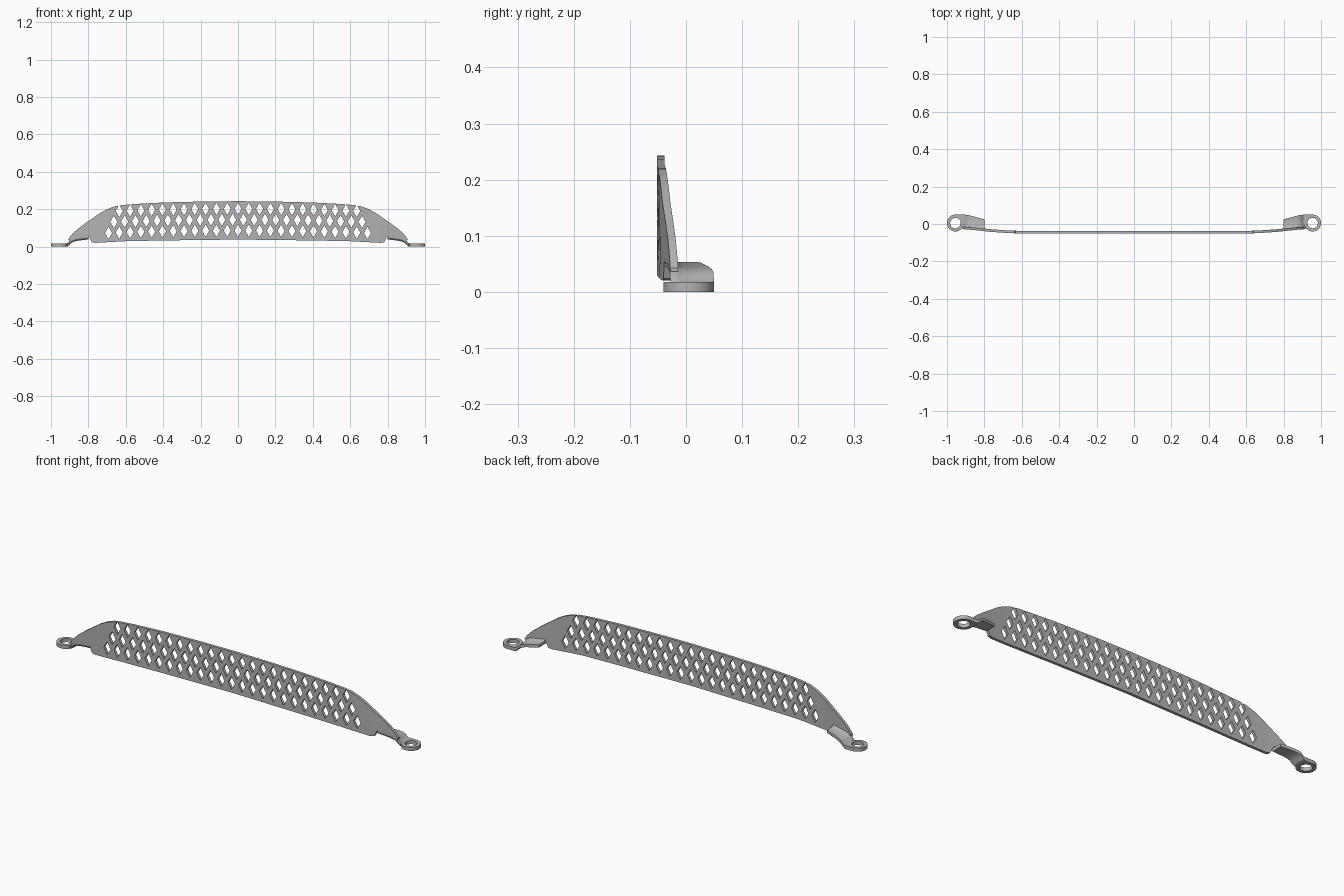
import bpy, bmesh, math

if "Cube" in bpy.data.objects:
    bpy.data.objects.remove(bpy.data.objects["Cube"], do_unlink=True)

grey = bpy.data.materials.new("plain grey")
grey.use_nodes = True
COLOUR = (0.45, 0.45, 0.45, 1)
grey.diffuse_color = COLOUR
grey.node_tree.nodes["Principled BSDF"].inputs["Base Color"].default_value = COLOUR
THICK = 0.014


def make_object(name, verts, faces):
    mesh = bpy.data.meshes.new(name)
    mesh.from_pydata(verts, [], faces)
    bm = bmesh.new()
    bm.from_mesh(mesh)
    bmesh.ops.recalc_face_normals(bm, faces=bm.faces)
    bm.to_mesh(mesh)
    bm.free()
    mesh.materials.append(grey)
    obj = bpy.data.objects.new(name, mesh)
    bpy.context.collection.objects.link(obj)
    return obj


def lerp(points, x):
    """Value at x on a polyline of (x, value) points."""
    for (x0, v0), (x1, v1) in zip(points, points[1:]):
        if x <= x1:
            return v0 + (v1 - v0) * (x - x0) / (x1 - x0)
    return points[-1][1]


def loft(name, sections):
    """Closed solid through equal-length rings of points."""
    n = len(sections[0])
    verts = [p for s in sections for p in s]
    faces = [(i * n + j, i * n + (j + 1) % n, (i + 1) * n + (j + 1) % n, (i + 1) * n + j)
             for i in range(len(sections) - 1) for j in range(n)]
    last = (len(sections) - 1) * n
    faces += [tuple(range(n)), tuple(range(last, last + n))]
    return make_object(name, verts, faces)


def smooth(obj):
    bpy.ops.object.select_all(action='DESELECT')
    obj.select_set(True)
    bpy.context.view_layer.objects.active = obj
    bpy.ops.object.shade_smooth_by_angle(angle=math.radians(35))


# Panel outline and front surface, as half profiles along x
TOP = [(0, .243), (.2, .241), (.4, .236), (.55, .228), (.62, .222), (.66, .215), (.7, .2),
       (.74, .178), (.78, .15), (.82, .122), (.86, .092), (.885, .068), (.905, .043)]
BOTTOM = [(0, .038), (.4, .033), (.6, .029), (.765, .02), (.782, .024), (.796, .054),
          (.85, .05), (.905, .036)]
FRONT = [(0, -.052), (.58, -.052), (.68, -.048), (.765, -.042), (.85, -.033), (.905, -.028)]

half = sorted({x for curve in (TOP, BOTTOM, FRONT) for x, _ in curve})
sections = []
for x in [-v for v in reversed(half[1:])] + half:
    y, low, high = (lerp(c, abs(x)) for c in (FRONT, BOTTOM, TOP))
    sections.append([(x, y, low), (x, y + THICK, low), (x, y + THICK, high), (x, y, high)])
panel = loft("mesh_panel", sections)

# Diamond cutters in three staggered rows
PITCH = 0.0577
verts, faces = [], []
for count, row in ((23, .202), (24, .144), (25, .086)):
    for i in range(count):
        x = (i - (count - 1) / 2) * PITCH
        z = row - .027 * x * x
        b = len(verts)
        for y in (-.1, .05):
            verts += [(x - .019, y, z), (x, y, z - .033), (x + .019, y, z), (x, y, z + .033)]
        faces += [(b, b + 1, b + 2, b + 3), (b + 7, b + 6, b + 5, b + 4)]
        faces += [(b + j, b + 4 + j, b + 4 + (j + 1) % 4, b + (j + 1) % 4) for j in range(4)]
cutter = make_object("diamond_cutter", verts, faces)
cutter.hide_render = True
cut = panel.modifiers.new("diamonds", 'BOOLEAN')
cut.operation = 'DIFFERENCE'
cut.solver = 'EXACT'
cut.object = cutter
bpy.context.view_layer.objects.active = panel
bpy.ops.object.modifier_apply(modifier=cut.name)
bpy.data.objects.remove(cutter, do_unlink=True)
smooth(panel)

# Bent mounting arms and eyelets
ARM_Z = [(.798, .046), (.83, .042), (.86, .038), (.88, .033), (.892, .027), (.9, .019),
         (.907, .012), (.916, .009)]
ARM_BACK = [(.798, .024), (.83, .033), (.86, .041), (.89, .049), (.916, .05)]
CX, CY, R, HOLE, H = .955, .005, .045, .028, .018
SEG = 48

for side, label in ((1, "left"), (-1, "right")):
    # Arm: a strap that curls up into the panel along its front edge
    sections = []
    for x, z in ARM_Z:
        front, back = lerp(FRONT, x), lerp(ARM_BACK, x)
        curl = .022 * min(1, (.916 - x) / .02)
        t = THICK
        ring = [(front, z + curl), (front + .002, z), (front + .008, z - t / 2),
                (front + .018, z - t / 2), (back, z - t / 2), (back, z + t / 2),
                (front + .026, z + t / 2), (front + .018, z + t / 2 + curl * .2),
                (front + t, z + t / 2 + curl * .4)]
        sections.append([(side * x, y, h) for y, h in ring])
    smooth(loft(label + "_mounting_arm", sections))

    # Eyelet: a flat ring with a squared corner towards the arm
    verts, faces = [], []
    for i in range(SEG):
        a = 2 * math.pi * i / SEG
        c, s = math.cos(a), math.sin(a)
        k = 1 / max(abs(c), abs(s)) if c < 0 < s else 1
        for r, z in ((R * k, 0), (R * k, H), (HOLE, H), (HOLE, 0)):
            verts.append((side * (CX + r * c), CY + r * s, z))
    for i in range(SEG):
        n = (i + 1) % SEG
        faces += [(i * 4 + j, n * 4 + j, n * 4 + (j + 1) % 4, i * 4 + (j + 1) % 4) for j in range(4)]
    smooth(make_object(label + "_eyelet", verts, faces))
